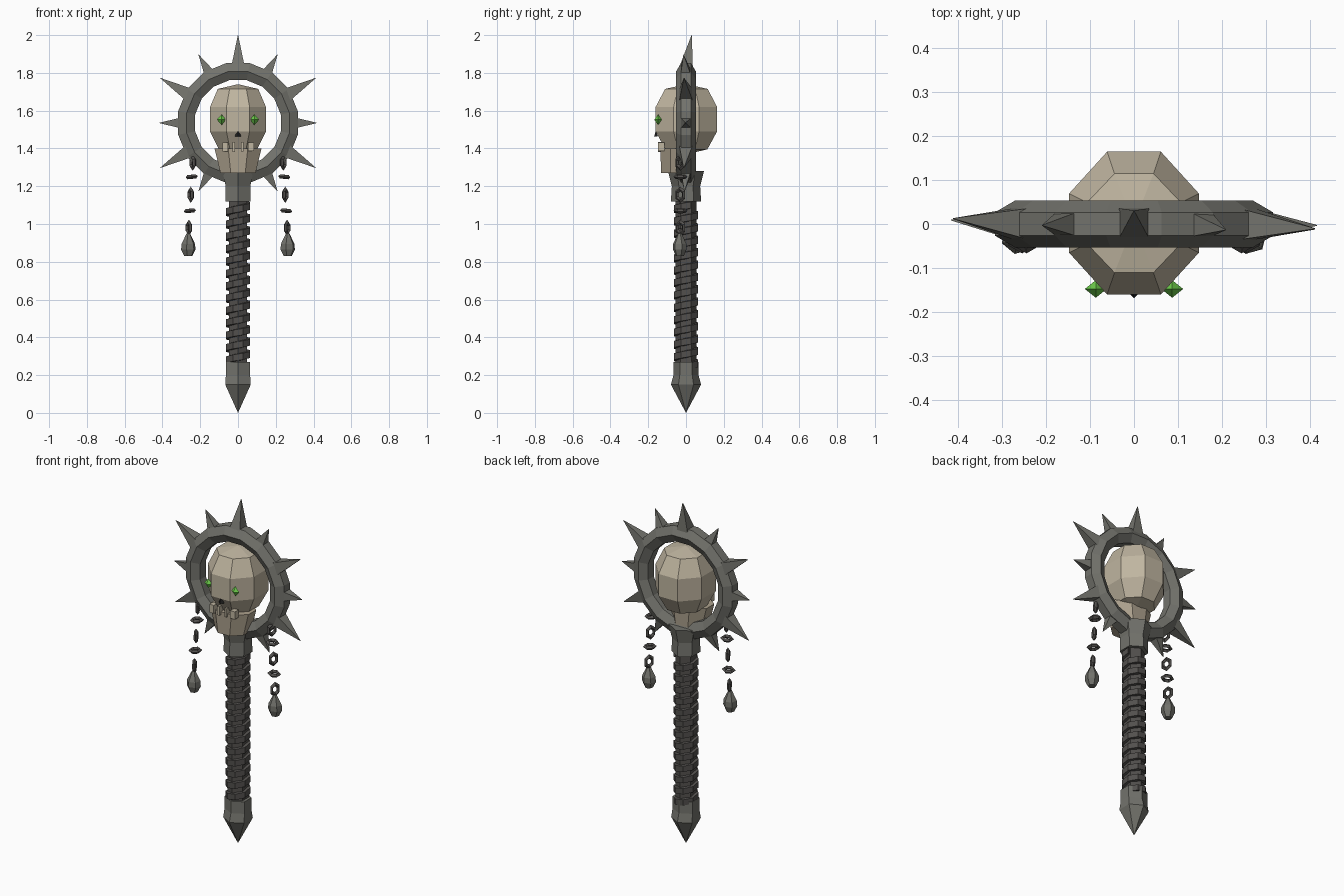
import bpy, bmesh, random
from math import sin, cos, pi, radians
from mathutils import Matrix, Vector

if "Cube" in bpy.data.objects:
    bpy.data.objects.remove(bpy.data.objects["Cube"])

random.seed(4)

def material(name, col):
    m = bpy.data.materials.new(name)
    m.diffuse_color = (*col, 1)
    m.use_nodes = True
    m.node_tree.nodes["Principled BSDF"].inputs["Base Color"].default_value = m.diffuse_color
    return m

IRON = material("iron", (0.17, 0.17, 0.15))
WRAP = material("dark_wrap", (0.085, 0.08, 0.075))
BONE = material("bone", (0.52, 0.46, 0.35))
JAW = material("old_bone", (0.42, 0.36, 0.27))
GREEN = material("green_glow", (0.15, 0.6, 0.07))
BLACK = material("black", (0.015, 0.015, 0.015))

def finish(bm, name, mat, matrix=None):
    bmesh.ops.remove_doubles(bm, verts=bm.verts, dist=0.0005)
    bmesh.ops.recalc_face_normals(bm, faces=bm.faces)
    if matrix:
        bm.transform(matrix)
    me = bpy.data.meshes.new(name)
    bm.to_mesh(me)
    bm.free()
    me.materials.append(mat)
    ob = bpy.data.objects.new(name, me)
    bpy.context.collection.objects.link(ob)
    return ob

def skin(name, sections, mat, closed=False, matrix=None):
    """Bridge equal-length point loops; cap the ends unless closed."""
    bm = bmesh.new()
    loops = [[bm.verts.new(p) for p in s] for s in sections]
    n = len(loops[0])
    pairs = list(zip(loops, loops[1:])) + ([(loops[-1], loops[0])] if closed else [])
    for a, b in pairs:
        for i in range(n):
            j = (i + 1) % n
            bm.faces.new((a[i], a[j], b[j], b[i]))
    if not closed:
        bm.faces.new(loops[0])
        bm.faces.new(loops[-1])
    return finish(bm, name, mat, matrix)

def lathe(name, rings, n, mat, phase=0.0, cy=0.0, matrix=None):
    """rings: (z, radius x, radius y)"""
    secs = [[(max(rx, 1e-5) * cos(phase + 2 * pi * i / n),
              cy + max(ry, 1e-5) * sin(phase + 2 * pi * i / n), z)
             for i in range(n)] for z, rx, ry in rings]
    return skin(name, secs, mat, matrix=matrix)

def torus(name, R, r, n, m, mat, matrix, phase=0.0, stretch=1.0):
    secs = []
    for i in range(n):
        a = 2 * pi * (i + 0.5) / n
        secs.append([((R + r * cos(phase + 2 * pi * k / m)) * cos(a),
                      (R + r * cos(phase + 2 * pi * k / m)) * sin(a) * stretch,
                      r * sin(phase + 2 * pi * k / m)) for k in range(m)])
    return skin(name, secs, mat, True, matrix)

# Handle: hexagonal shaft, pointed pommel and flared collar
HEX = pi / 2
lathe("shaft", [(0.2, .056, .056), (1.2, .056, .056)], 6, WRAP, HEX)
lathe("pommel", [(0, 0, 0), (.15, .078, .08), (.2, .074, .066), (.27, .074, .066)], 6, IRON, HEX)
lathe("collar", [(1.12, .075, .08), (1.2, .075, .075), (1.28, .095, .095)], 6, IRON, HEX)

# Spiral grip wrap
turns, per, z0, z1 = 13, 8, 0.25, 1.1
secs = []
for i in range(turns * per + 1):
    a = 2 * pi * (i + .5) / per
    z = z0 + (z1 - z0) * i / (turns * per)
    secs.append([(r * cos(a), r * sin(a), z + h)
                 for r, h in ((.045, -.02), (.068, -.017), (.068, .017), (.045, .02))])
skin("grip_wrap", secs, WRAP)

# Ring standing upright around the skull
CZ = 1.535
torus("ring", 0.277, 0.053, 16, 6, IRON,
      Matrix.Translation((0, 0, CZ)) @ Matrix.Rotation(pi / 2, 4, 'X'), phase=pi / 6)

# Eleven spikes around the ring, none at the collar
for k in range(11):
    deg = -60 + 30 * k
    tip = 0.465 if deg == 90 else 0.475 if deg in (30, -30, 150, 210) else 0.417
    lean = 0.03 if deg == 90 else random.uniform(-.015, .015)
    w = 0.036 if tip > 0.45 else 0.03
    base = [(sx * w, sy * w, 0.295) for sx, sy in ((1, 1), (-1, 1), (-1, -1), (1, -1))]
    M = Matrix.Translation((0, 0, CZ)) @ Matrix.Rotation(radians(90 - deg), 4, 'Y')
    skin("spike", [base, [(s * 1e-4, lean + t * 1e-4, tip)
                          for s, t in ((9, 9), (-9, 9), (-9, -9), (9, -9))]], IRON, matrix=M)

# Skull: octagonal cranium and tapered jaw
P8 = pi / 8
lathe("cranium", [(1.37, 0, 0), (1.395, .11, .12), (1.49, .16, .176), (1.62, .16, .176),
                  (1.715, .116, .122), (1.74, 0, 0)], 8, BONE, P8, cy=0.002)
lathe("jaw", [(1.27, .1, .093), (1.4, .135, .097)], 8, JAW, P8, cy=-0.046)

# Teeth
for x, w, h in ((-.067, .028, .048), (-.023, .014, .052), (.022, .012, .05), (.069, .03, .045)):
    bm = bmesh.new()
    bmesh.ops.create_cube(bm, size=1, matrix=Matrix.Translation((x, -.132, 1.408))
                          @ Matrix.Diagonal((w, .034, h, 1)))
    finish(bm, "tooth", BONE)

# Nose hole and glowing eyes
lathe("nose", [(1.463, .02, .012), (1.503, 0, 0)], 3, BLACK, -pi / 2, cy=-0.157)
for s in (-1, 1):
    lathe("eye", [(-.028, 0, 0), (0, .025, .02), (.028, 0, 0)], 4, GREEN,
          matrix=Matrix.Translation((s * .087, -.148, 1.552)))

# Hanging chains with alternating links and a weight at the end
for s in (-1, 1):
    for i, z in enumerate((1.325, 1.25, 1.155, 1.07, 0.98)):
        pos = Matrix.Translation((s * (.24 + .005 * i), -.03, z))
        if i % 2:
            M = pos @ Matrix.Rotation(s * .1, 4, 'Y')
            torus("flat_link", .026, .011, 6, 4, WRAP, M)
        else:
            M = pos @ Matrix.Rotation(s * 1.1, 4, 'Z') @ Matrix.Rotation(pi / 2, 4, 'X')
            torus("upright_link", .022, .01, 6, 4, WRAP, M, stretch=1.35)
    lathe("chain_weight", [(.83, .022, .022), (.865, .04, .036), (.895, .037, .036), (.95, .01, .01)],
          6, IRON, .3, matrix=Matrix.Translation((s * .263, -.033, 0)))
